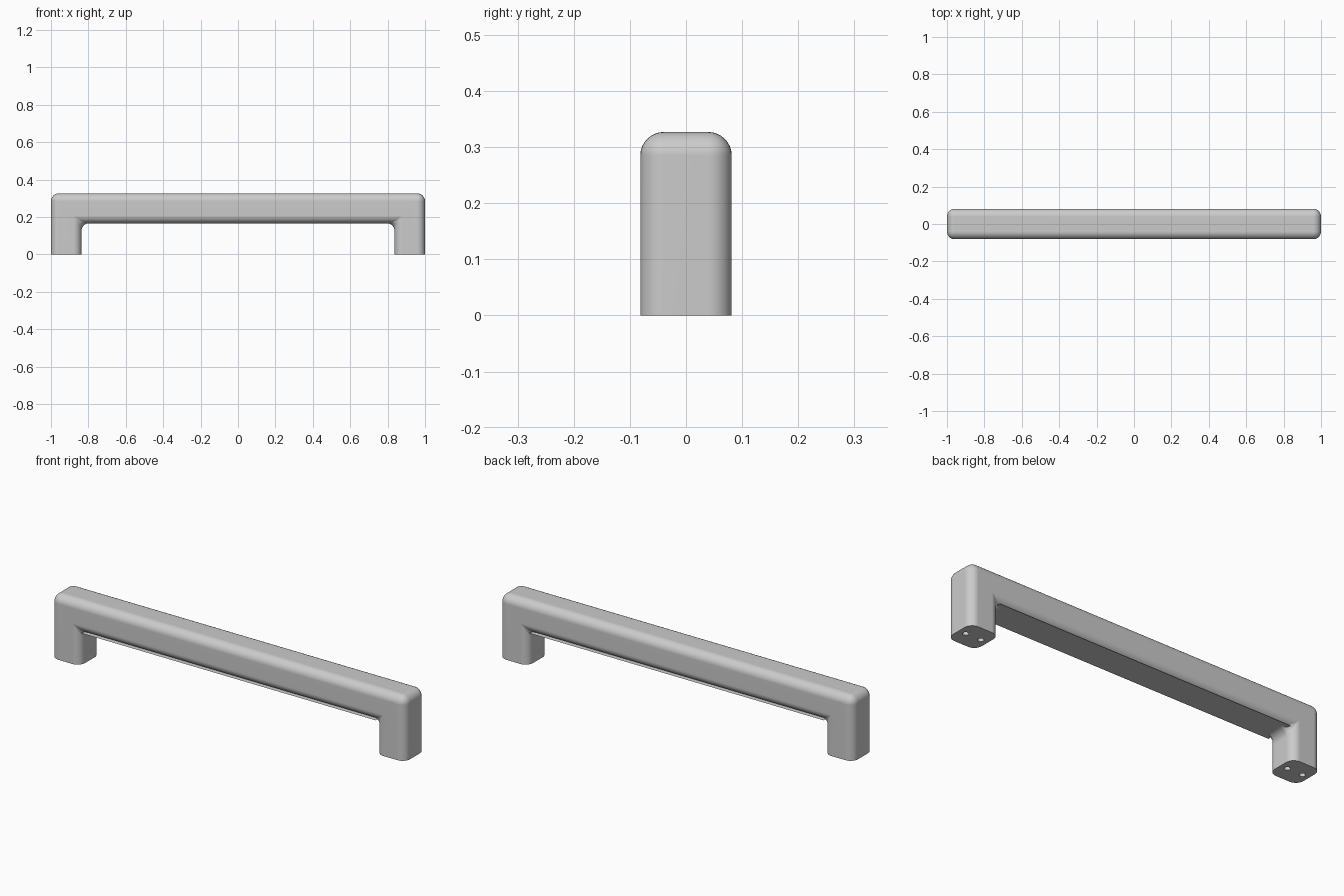
import bpy
import bmesh

if "Cube" in bpy.data.objects:
    bpy.data.objects.remove(bpy.data.objects["Cube"], do_unlink=True)

HALF_LENGTH, HALF_WIDTH, HEIGHT = 1.0, 0.0815, 0.327
LEG, FILLET, ROUND = 0.163, 0.05, 0.042
GREY = (0.6, 0.6, 0.6, 1)

grey = bpy.data.materials.new("satin grey")
grey.use_nodes = True
grey.diffuse_color = GREY
grey.node_tree.nodes["Principled BSDF"].inputs["Base Color"].default_value = GREY


def round_edges(bm, edges, radius, segments):
    bmesh.ops.bevel(bm, geom=edges, offset=radius, offset_type='OFFSET',
                    segments=segments, profile=0.5, affect='EDGES', clamp_overlap=False)


# Handle: U-shaped outline given depth
inner, under = HALF_LENGTH - LEG, HEIGHT - LEG + 0.003
right = [(inner, under), (inner, 0), (HALF_LENGTH, 0), (HALF_LENGTH, HEIGHT)]
outline = right + [(-x, z) for x, z in reversed(right)]
bm = bmesh.new()
face = bm.faces.new([bm.verts.new((x, -HALF_WIDTH, z)) for x, z in outline])
extruded = bmesh.ops.extrude_face_region(bm, geom=[face])["geom"]
bmesh.ops.translate(bm, vec=(0, 2 * HALF_WIDTH, 0),
                    verts=[v for v in extruded if isinstance(v, bmesh.types.BMVert)])
bmesh.ops.recalc_face_normals(bm, faces=bm.faces[:])

# Fillet the two inside corners, then round every outside edge above the feet
corners = [e for e in bm.edges
           if all(abs(abs(v.co.x) - inner) < 1e-4 and v.co.z > 0.1 for v in e.verts)]
round_edges(bm, corners, FILLET, 8)
rims = [e for e in bm.edges
        if e.calc_face_angle(0) > 0.8 and any(v.co.z > 1e-4 for v in e.verts)]
# Include the front and back rims of the fillets, but not their cross lines
round_edges(bm, rims, ROUND, 8)
bmesh.ops.recalc_face_normals(bm, faces=bm.faces[:])

mesh = bpy.data.meshes.new("handle")
bm.to_mesh(mesh)
bm.free()
mesh.materials.append(grey)
handle = bpy.data.objects.new("handle", mesh)
bpy.context.collection.objects.link(handle)
bpy.context.view_layer.objects.active = handle

# Two blind screw holes in the sole of each foot
for side in (-1, 1):
    for shift in (-0.043, 0.043):
        x = side * (HALF_LENGTH - LEG / 2) + shift
        bpy.ops.mesh.primitive_cylinder_add(vertices=24, radius=0.014, depth=0.2,
                                            location=(x, 0, 0))
        cutter = bpy.context.object
        cutter.name = "screw_hole_cutter"
        cutter.hide_render = True
        cutter.data.materials.append(grey)
        bpy.context.view_layer.objects.active = handle
        hole = handle.modifiers.new("screw hole", 'BOOLEAN')
        hole.operation = 'DIFFERENCE'
        hole.solver = 'EXACT'
        hole.object = cutter
        bpy.ops.object.modifier_apply(modifier=hole.name)
        bpy.data.objects.remove(cutter, do_unlink=True)

# Smooth shading with clean flats
bpy.ops.object.select_all(action='DESELECT')
handle.select_set(True)
bpy.context.view_layer.objects.active = handle
bpy.ops.object.shade_smooth_by_angle(angle=0.6)
normals = handle.modifiers.new("flat normals", 'WEIGHTED_NORMAL')
normals.keep_sharp = True
